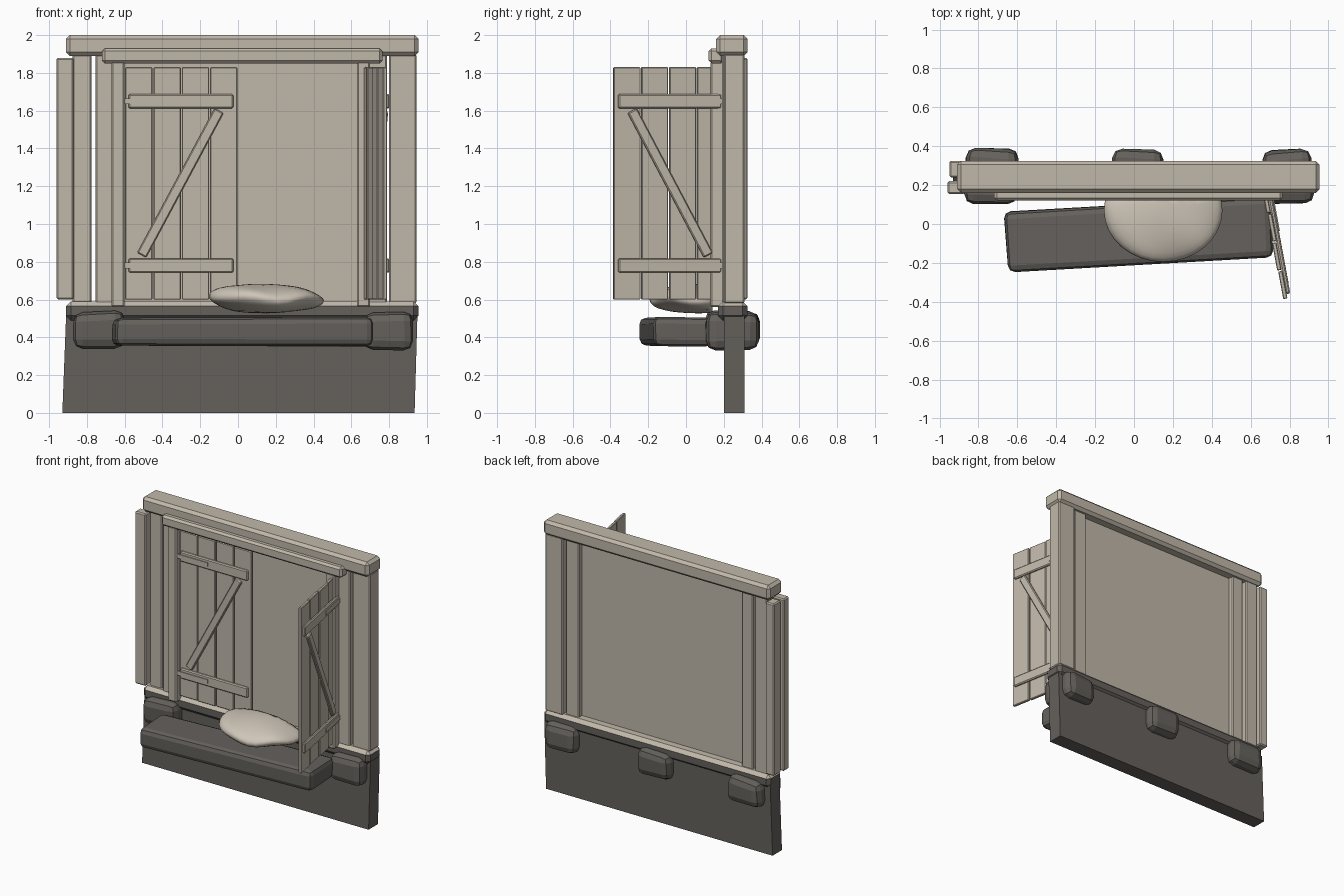
import bpy
import bmesh
import math
import random
from mathutils import Matrix, Vector

random.seed(4)
if "Cube" in bpy.data.objects:
    bpy.data.objects.remove(bpy.data.objects["Cube"], do_unlink=True)


def material(name, rgb):
    m = bpy.data.materials.new(name)
    m.use_nodes = True
    m.diffuse_color = (*rgb, 1)
    m.node_tree.nodes["Principled BSDF"].inputs["Base Color"].default_value = (*rgb, 1)
    return m


WOOD = material("pale wood", (0.53, 0.48, 0.40))
STONE = material("dark stone", (0.13, 0.12, 0.108))
CLOTH = material("cream cloth", (0.62, 0.56, 0.48))


def finish(name, bm, *mats):
    bmesh.ops.recalc_face_normals(bm, faces=bm.faces)
    mesh = bpy.data.meshes.new(name)
    bm.to_mesh(mesh)
    bm.free()
    for m in mats:
        mesh.materials.append(m)
    ob = bpy.data.objects.new(name, mesh)
    bpy.context.collection.objects.link(ob)
    return ob


def box(name, x, y, z, mat=WOOD, bevel=0.008, segments=1, matrix=None, jitter=0, top_mat=None):
    """Bevelled box from (min, max) ranges, optionally moved by a matrix."""
    bm = bmesh.new()
    bmesh.ops.create_cube(bm, size=1)
    for v in bm.verts:
        v.co = Vector([sum(r) / 2 + c * (r[1] - r[0]) for r, c in zip((x, y, z), v.co)])
        v.co += Vector([random.uniform(-jitter, jitter) for _ in range(3)])
    if bevel:
        bmesh.ops.bevel(bm, geom=bm.edges[:], offset=bevel, segments=segments,
                        profile=0.5, affect='EDGES', clamp_overlap=True)
    if matrix:
        bm.transform(matrix)
    bmesh.ops.recalc_face_normals(bm, faces=bm.faces)
    mats = [mat]
    if top_mat:
        mats.append(top_mat)
        for f in bm.faces:
            f.material_index = int(f.normal.z > 0.3)
    return finish(name, bm, *mats)


# Stone base, leaning slightly
base = bmesh.new()
outline = [(-0.93, 0), (0.935, 0), (0.95, 0.52), (-0.91, 0.52)]
face = base.faces.new([base.verts.new((px, 0.2, pz)) for px, pz in outline])
ext = bmesh.ops.extrude_face_region(base, geom=[face])
bmesh.ops.translate(base, vec=(0, 0.11, 0),
                    verts=[g for g in ext["geom"] if isinstance(g, bmesh.types.BMVert)])
finish("stone_base", base, STONE)

# Horizontal beams
box("sill_beam", (-0.91, 0.955), (0.17, 0.325), (0.49, 0.59), STONE, 0.025, top_mat=WOOD)
box("top_beam", (-0.91, 0.955), (0.16, 0.325), (1.89, 2.0), bevel=0.02)
box("window_header", (-0.72, 0.765), (0.12, 0.2), (1.85, 1.93), bevel=0.015)

# Upright wall boards, with narrow gaps at each side
boards = [
    ("outer_front_post", -0.96, -0.87, 0.155, 0.22, 0.60, 1.88),
    ("outer_back_post", -0.95, -0.88, 0.24, 0.325, 0.60, 1.88),
    ("left_wide_board", -0.875, -0.775, 0.21, 0.30, 0.58, 1.9),
    ("left_inner_board", -0.755, -0.66, 0.19, 0.29, 0.58, 1.9),
    ("right_inner_board", 0.68, 0.788, 0.19, 0.29, 0.58, 1.9),
    ("right_wide_board", 0.80, 0.945, 0.20, 0.31, 0.58, 1.9),
    ("left_window_post", -0.67, -0.60, 0.13, 0.21, 0.56, 1.86),
    ("right_window_post", 0.63, 0.70, 0.13, 0.21, 0.56, 1.86),
]
for name, x0, x1, y0, y1, z0, z1 in boards:
    box(name, (x0, x1), (y0, y1), (z0, z1))
box("back_panel", (-0.67, 0.69), (0.235, 0.25), (0.58, 1.9), bevel=0)


# Shutters: local x runs from the hinge, local y points outwards
def shutter(side, matrix):
    width = 0.6 / 4
    for i in range(4):
        lift = 0.004 * (i % 2)
        box(f"{side}_shutter_board_{i + 1}", (i * width + 0.003, (i + 1) * width - 0.003),
            (lift, 0.022 + lift), (0.6, 1.83), bevel=0.004, matrix=matrix)
    for level, zc in (("lower", 0.78), ("upper", 1.65)):
        box(f"{side}_{level}_ledger", (0.02, 0.575), (0.022, 0.045), (zc - 0.038, zc + 0.038),
            bevel=0.007, matrix=matrix)
        box(f"{side}_{level}_hinge_strap", (0.0, 0.25), (0.04, 0.051), (zc - 0.015, zc + 0.015),
            bevel=0, matrix=matrix)
    # Diagonal brace
    low, high = Vector((0.09, 0.034, 0.835)), Vector((0.5, 0.034, 1.6))
    span = high - low
    turn = Matrix.Translation((low + high) / 2) @ Matrix.Rotation(
        math.atan2(span.x, span.z), 4, 'Y')
    half = span.length / 2
    box(f"{side}_brace", (-0.027, 0.027), (-0.012, 0.012), (-half, half),
        bevel=0.006, matrix=matrix @ turn)


shutter("left", Matrix.Translation((-0.6, 0.19, 0)) @ Matrix.Scale(-1, 4, (0, 1, 0)))
shutter("right", Matrix.Translation((0.655, 0.2, 0)) @ Matrix.Rotation(math.radians(-79.5), 4, 'Z'))

# Rounded support stones: end ones pass right through the wall
for name, xc, half, y0, turn in (("left_stone", 0.785, 0.125, 0.11, 4),
                                 ("middle_stone", 0.015, 0.125, 0.22, -2),
                                 ("right_stone", -0.735, 0.13, 0.11, -2)):
    pivot = Matrix.Translation((xc, 0.25, 0)) @ Matrix.Rotation(math.radians(turn), 4, 'Z')
    box(name, (-half, half), (y0 - 0.25, 0.135), (0.34, 0.535), STONE, 0.05, 2, pivot, 0.012)

# Stone shelf, set a little askew
askew = Matrix.Translation((0.025, -0.055, 0.43)) @ Matrix.Rotation(math.radians(3.2), 4, 'Z')
box("stone_shelf", (-0.685, 0.685), (-0.155, 0.155), (-0.075, 0.075), STONE, 0.035, 2, askew, 0.005)

# Soft bundle resting on the sill, flat against the window
bundle = bmesh.new()
bmesh.ops.create_uvsphere(bundle, u_segments=32, v_segments=16, radius=1)
for v in bundle.verts:
    p = v.co.copy()
    ripple = 0.012 * math.sin(5 * p.x + 3 * p.y) * (1 - p.z * p.z)
    v.co = Vector((0.15 + 0.305 * p.x,
                   min(0.14, 0.07 + 0.265 * p.y),
                   0.605 + 0.078 * p.z - 0.012 * p.x * max(p.z, 0) + ripple))
cloth = finish("soft_bundle", bundle, CLOTH)
for poly in cloth.data.polygons:
    poly.use_smooth = True
